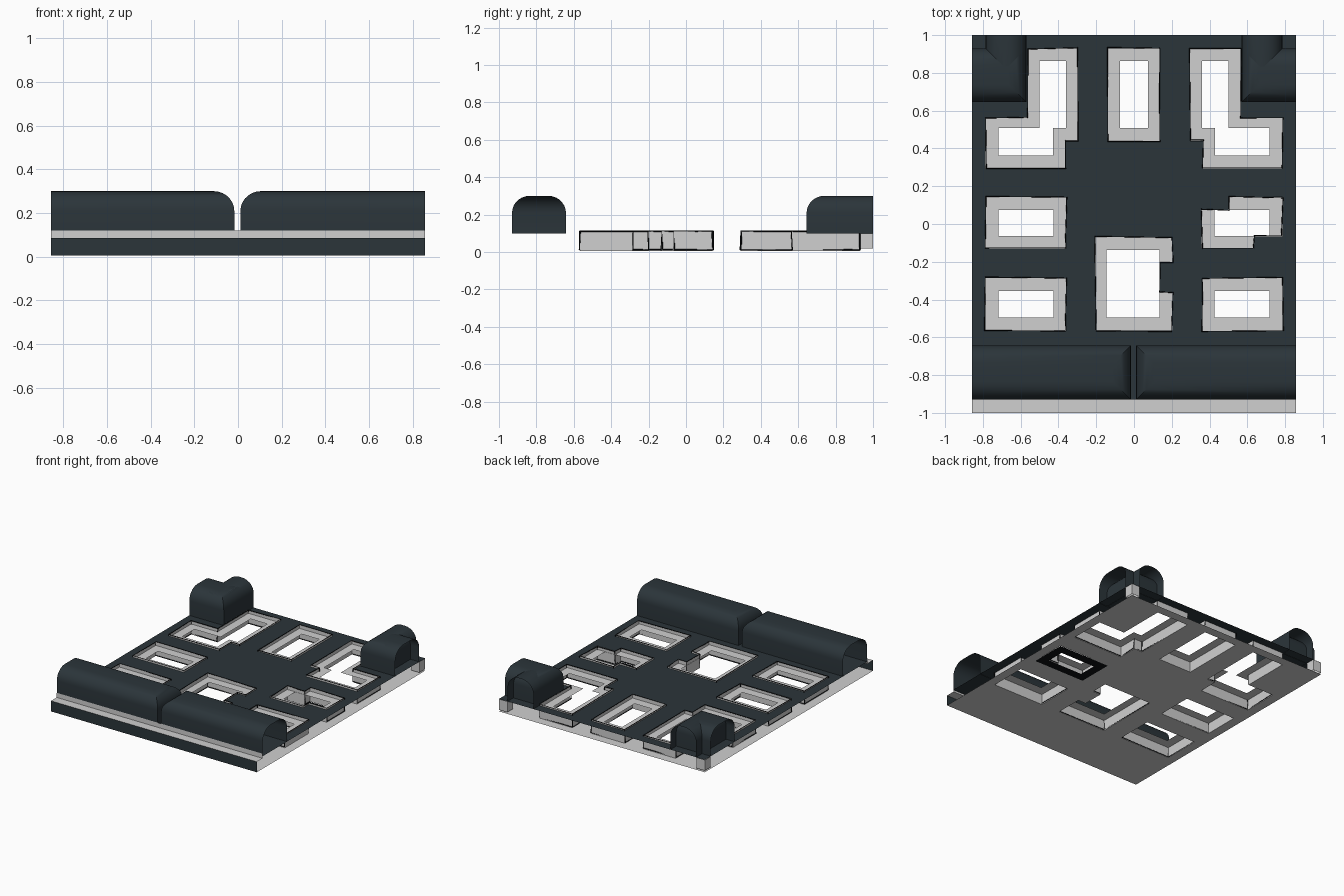
import bpy, bmesh, math, random
from mathutils import Vector

random.seed(4)
if "Cube" in bpy.data.objects:
    bpy.data.objects.remove(bpy.data.objects["Cube"], do_unlink=True)


def material(name, colour):
    m = bpy.data.materials.new(name)
    m.use_nodes = True
    m.diffuse_color = (*colour, 1)
    m.node_tree.nodes["Principled BSDF"].inputs["Base Color"].default_value = (*colour, 1)
    return m


SLATE = material("dark slate", (0.024, 0.035, 0.042))
GREY = material("light grey", (0.63, 0.63, 0.63))
BLACK = material("outline black", (0.004, 0.005, 0.006))
HALF = 0.857
ROAD_Z, WALK_Z, FLOOR_Z = 0.1, 0.085, 0.006


def finish(name, bm, mat, smooth=False):
    mesh = bpy.data.meshes.new(name)
    bm.to_mesh(mesh)
    bm.free()
    mesh.materials.append(mat)
    ob = bpy.data.objects.new(name, mesh)
    bpy.context.collection.objects.link(ob)
    if smooth:
        bpy.ops.object.select_all(action='DESELECT')
        ob.select_set(True)
        bpy.context.view_layer.objects.active = ob
        bpy.ops.object.shade_smooth_by_angle(angle=math.radians(40))


def rect(x0, x1, y0, y1):
    return [(x0, y0), (x1, y0), (x1, y1), (x0, y1)]


def mirror(points):
    return [(-x, y) for x, y in reversed(points)]


def sheet(name, loops, z, mat):
    """Flat sheet: first loop is the border, the others are holes."""
    bm = bmesh.new()
    for loop in loops:
        vs = [bm.verts.new((x, y, z)) for x, y in loop]
        for a, b in zip(vs, vs[1:] + vs[:1]):
            bm.edges.new((a, b))
    bmesh.ops.triangle_fill(bm, edges=bm.edges[:], use_beauty=True, normal=(0, 0, 1))
    finish(name, bm, mat)


def walls(name, loop, z0, z1, mat):
    bm = bmesh.new()
    low = [bm.verts.new((x, y, z0)) for x, y in loop]
    high = [bm.verts.new((x, y, z1)) for x, y in loop]
    for i in range(len(loop)):
        j = (i + 1) % len(loop)
        bm.faces.new((low[i], low[j], high[j], high[i]))
    finish(name, bm, mat)


def outline(name, loop, z0, z1):
    """Slightly uneven dark trim along the wall edges."""
    def wobble(z):
        return [(x + random.uniform(-.005, .005), y + random.uniform(-.005, .005),
                 z + random.uniform(-.003, .001)) for x, y in loop]
    low, high = wobble(z0), wobble(z1)
    curve = bpy.data.curves.new(name, 'CURVE')
    curve.dimensions = '3D'
    curve.bevel_depth = 0.003
    curve.bevel_resolution = 0
    for path, closed in [(low, True), (high, True)] + [(p, False) for p in zip(low, high)]:
        s = curve.splines.new('POLY')
        s.points.add(len(path) - 1)
        for p, co in zip(s.points, path):
            p.co = (*co, 1)
        s.use_cyclic_u = closed
    temp = bpy.data.objects.new(name, curve)
    bpy.context.collection.objects.link(temp)
    bpy.context.view_layer.update()
    mesh = bpy.data.meshes.new_from_object(
        temp.evaluated_get(bpy.context.evaluated_depsgraph_get()))
    bpy.data.objects.remove(temp, do_unlink=True)
    mesh.materials.clear()
    mesh.materials.append(BLACK)
    bpy.context.collection.objects.link(bpy.data.objects.new(name, mesh))


def barrel(name, origin, along, across, segments=7):
    """Vault open at its far end, with a rounded near end."""
    origin, along, across = Vector(origin), Vector(along), Vector(across)
    length, width = along.length, across.length
    u, w = along.normalized(), across.normalized()
    layers = [(0, ROAD_Z - .002)]
    for k in range(segments + 1):
        a = math.pi / 2 * k / segments
        layers.append((.095 * (1 - math.cos(a)), .21 + .09 * math.sin(a)))
    bm = bmesh.new()
    rows = []
    for d, z in layers:
        corners = [(length, d), (d, d), (d, width - d), (length, width - d)]
        rows.append([bm.verts.new(origin + u * p + w * q + Vector((0, 0, z)))
                     for p, q in corners])
    for lo, hi in zip(rows, rows[1:]):
        for i in range(3):
            bm.faces.new((lo[i], lo[i + 1], hi[i + 1], hi[i]))
    bm.faces.new(rows[-1])
    bmesh.ops.recalc_face_normals(bm, faces=bm.faces[:])
    if bm.faces[:][-1].normal.z < 0:
        bmesh.ops.reverse_faces(bm, faces=bm.faces[:])
    finish(name, bm, SLATE, True)


# Openings: outer loop cut in road and floor, inner loop cut in the walkway
ell_out = [(-.565, .93), (-.565, .565), (-.785, .565), (-.785, .293),
           (-.365, .293), (-.365, .44), (-.297, .44), (-.297, .93)]
ell_in = [(-.5, .863), (-.5, .507), (-.718, .507), (-.718, .363),
          (-.428, .363), (-.428, .507), (-.36, .507), (-.36, .863)]
stepped_out = [(.358, -.13), (.635, -.13), (.635, -.066), (.785, -.066),
               (.785, .142), (.5, .142), (.5, .075), (.358, .075)]
centre_out = [(-.203, -.565), (.203, -.565), (.203, -.36), (.137, -.36),
              (.137, -.2), (.203, -.2), (.203, -.07), (-.203, -.07)]
side_in = rect(-.718, -.426, -.064, .073)
front_in = rect(-.718, -.426, -.495, -.355)
front_out = rect(-.787, -.36, -.567, -.285)
openings = {
    "back_right": (ell_out, ell_in),
    "back_left": (mirror(ell_out), mirror(ell_in)),
    "back_middle": (rect(-.14, .137, .44, .93), rect(-.073, .073, .507, .863)),
    "side_right": (rect(-.785, -.36, -.13, .143), side_in),
    "side_left": (stepped_out, mirror(side_in)),
    "front_right": (front_out, front_in),
    "front_left": (mirror(front_out), mirror(front_in)),
    "centre": (centre_out, rect(-.145, .135, -.495, -.137)),
}
outers = [outer for outer, inner in openings.values()]

# Road deck above, floor below
sheet("road_deck", [rect(-HALF, HALF, -.93, 1)] + outers, ROAD_Z, SLATE)
sheet("floor", [rect(-HALF, HALF, -1, 1)] + outers, FLOOR_Z, GREY)
sheet("dark_floor_ring", [rect(.358, .785, -.13, .142), openings["side_left"][1]],
      FLOOR_Z - .002, BLACK)

# Walkway, walls and trim in every opening
for key, (outer, inner) in openings.items():
    sheet(key + "_walkway", [outer, inner], WALK_Z, GREY)
    walls(key + "_opening_wall", outer, FLOOR_Z, .112, GREY)
    outline(key + "_opening_trim", outer, .013, .112)


# Front edge: dark fascia, grey shelf and grey riser
def upright(name, y, z0, z1, mat):
    bm = bmesh.new()
    bm.faces.new([bm.verts.new(p) for p in
                  ((-HALF, y, z0), (HALF, y, z0), (HALF, y, z1), (-HALF, y, z1))])
    finish(name, bm, mat)


upright("front_fascia", -1, FLOOR_Z, WALK_Z, SLATE)
upright("front_riser", -.932, WALK_Z, .12, GREY)
sheet("front_shelf", [rect(-HALF, HALF, -1, -.93)], WALK_Z, GREY)

# Vaults along the front, and pairs crossing at the back corners
for side, label in ((-1, "right"), (1, "left")):
    inner = -.017 if side < 0 else .011
    barrel("front_vault_" + label, (inner, -.93, 0), (side * HALF - inner, 0, 0), (0, .288, 0))
    barrel("corner_vault_side_" + label, (side * .57, .645, 0),
           (side * (HALF - .57), 0, 0), (0, .285, 0))
    barrel("corner_vault_back_" + label, (side * .57, .645, 0),
           (0, .355, 0), (side * .215, 0, 0))
    post = rect(.787, HALF, .932, 1)
    walls("corner_post_" + label, post if side > 0 else mirror(post), .018, .099, GREY)
